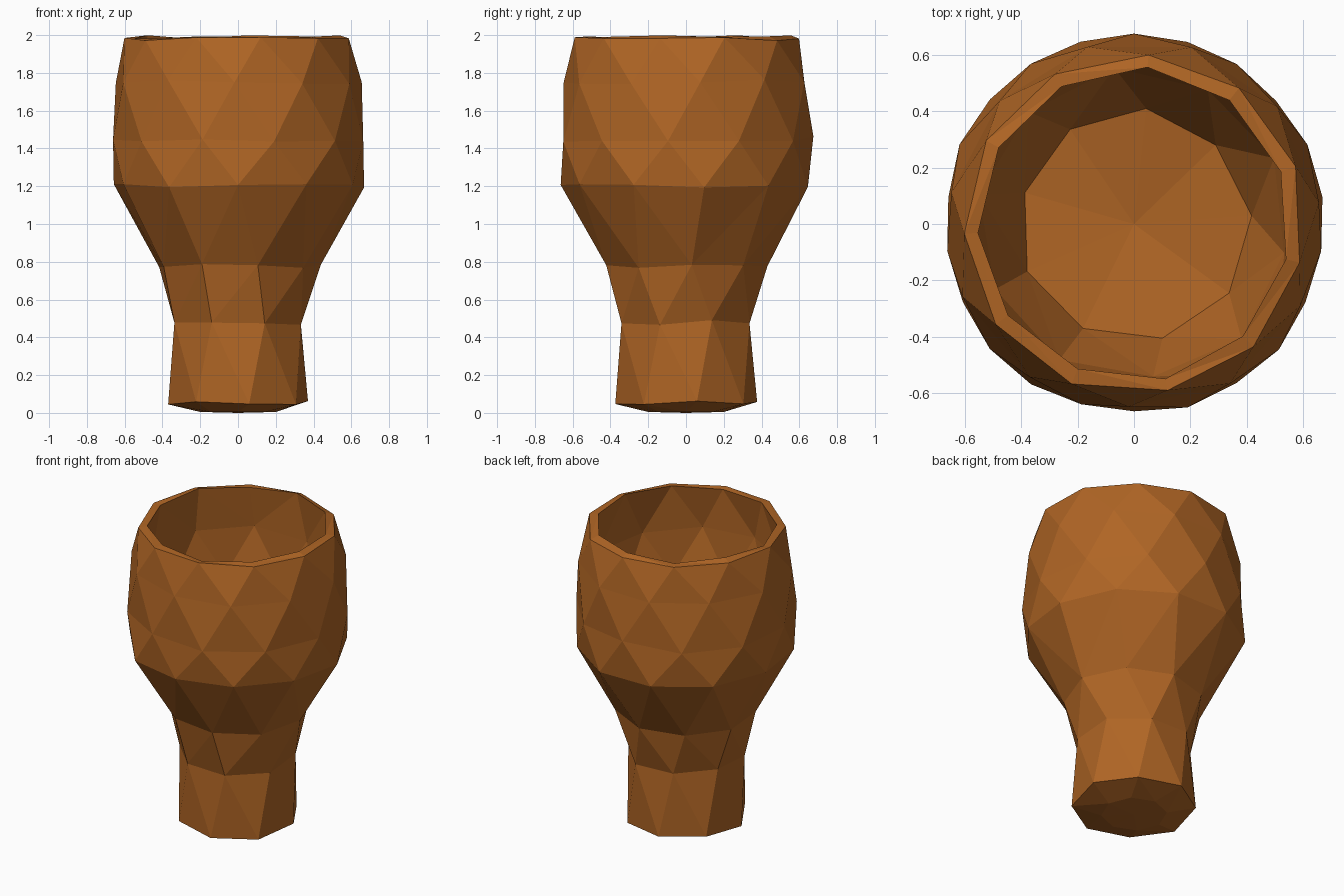
import bpy, bmesh, math, random

if "Cube" in bpy.data.objects:
    bpy.data.objects.remove(bpy.data.objects["Cube"])

random.seed(4)
mat = bpy.data.materials.new("brown_clay")
mat.diffuse_color = (0.43, 0.13, 0.018, 1)
mat.use_nodes = True
mat.node_tree.nodes["Principled BSDF"].inputs["Base Color"].default_value = mat.diffuse_color

# Goblet profile: radius, height, sides, twist (in fractions of a side), unevenness
PROFILE = [
    (0.20, 0.005, 8, 0.0, 0.0),    # underside
    (0.385, 0.055, 8, 0.2, 0.012), # foot edge
    (0.372, 0.48, 8, 0.5, 0.015),  # stem top
    (0.44, 0.78, 9, 0.1, 0.015),   # flare
    (0.675, 1.20, 11, 0.25, 0.012),# bowl shoulder
    (0.68, 1.45, 11, 0.75, 0.015),
    (0.66, 1.75, 11, 0.2, 0.015),
    (0.61, 1.98, 11, 0.6, 0.01),   # rim outside
    (0.56, 1.99, 11, 0.6, 0.01),   # rim inside
    (0.60, 1.70, 10, 0.2, 0.02),   # hollow of the bowl
    (0.56, 1.40, 10, 0.7, 0.02),
    (0.42, 1.08, 9, 0.1, 0.02),    # inner floor edge
]


def make_ring(bm, radius, z, sides, twist, uneven):
    ring = []
    for i in range(sides):
        a = math.tau * (i + twist) / sides
        r = radius - random.uniform(0, uneven)
        dz = random.uniform(-uneven, uneven)
        ring.append((a, bm.verts.new((r * math.cos(a), r * math.sin(a), z + dz))))
    return ring


def bridge(bm, low, high):
    # Walk around both rings, adding the triangle with the nearer next corner
    i = j = 0
    n, m = len(low), len(high)
    angle = lambda ring, k: ring[k % len(ring)][0] + math.tau * (k // len(ring))
    while i < n or j < m:
        a, b = low[i % n][1], high[j % m][1]
        if j >= m or (i < n and angle(low, i + 1) <= angle(high, j + 1)):
            bm.faces.new((a, low[(i + 1) % n][1], b))
            i += 1
        else:
            bm.faces.new((a, high[(j + 1) % m][1], b))
            j += 1


def cap(bm, ring, z):
    centre = bm.verts.new((0, 0, z))
    for k in range(len(ring)):
        bm.faces.new((ring[k][1], ring[(k + 1) % len(ring)][1], centre))


bm = bmesh.new()
rings = [make_ring(bm, *p) for p in PROFILE]
for low, high in zip(rings, rings[1:]):
    bridge(bm, low, high)
cap(bm, rings[0], 0.0)
cap(bm, rings[-1], 1.03)
bmesh.ops.recalc_face_normals(bm, faces=bm.faces)

mesh = bpy.data.meshes.new("goblet")
bm.to_mesh(mesh)
bm.free()
mesh.materials.append(mat)
goblet = bpy.data.objects.new("goblet", mesh)
bpy.context.collection.objects.link(goblet)
